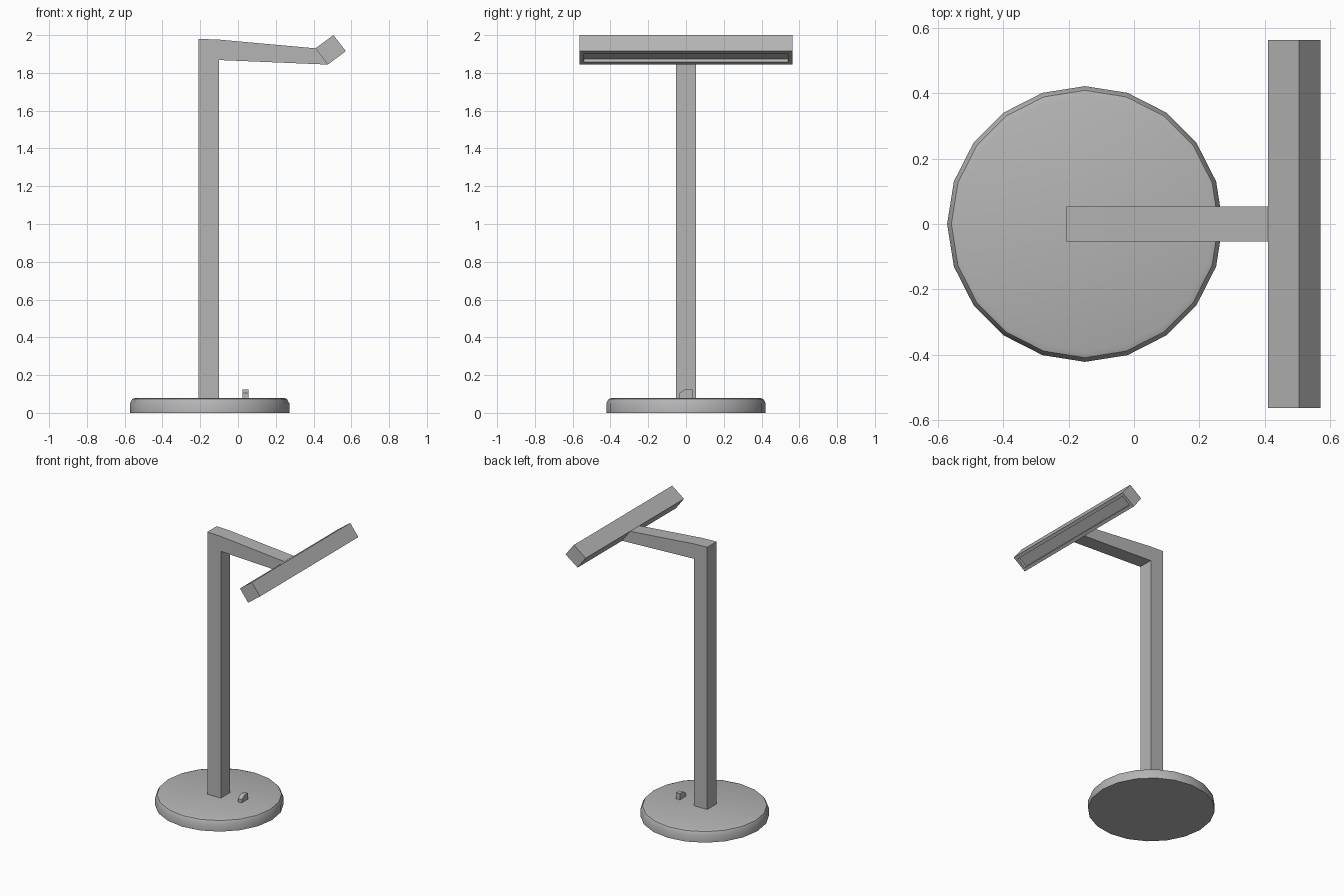
import bpy, bmesh, math
from mathutils import Vector

if "Cube" in bpy.data.objects:
    bpy.data.objects.remove(bpy.data.objects["Cube"])

grey = bpy.data.materials.new("dark_grey")
grey.diffuse_color = (0.46, 0.46, 0.46, 1)
grey.use_nodes = True
grey.node_tree.nodes["Principled BSDF"].inputs["Base Color"].default_value = grey.diffuse_color


def finish(name, bm):
    bmesh.ops.recalc_face_normals(bm, faces=bm.faces)
    me = bpy.data.meshes.new(name)
    bm.to_mesh(me)
    bm.free()
    me.materials.append(grey)
    ob = bpy.data.objects.new(name, me)
    bpy.context.collection.objects.link(ob)
    return ob


def extruded(points, vec):
    """Closed solid from a planar outline pushed along vec."""
    bm = bmesh.new()
    face = bm.faces.new([bm.verts.new(p) for p in points])
    ext = bmesh.ops.extrude_face_region(bm, geom=[face], use_keep_orig=True)
    verts = [g for g in ext["geom"] if isinstance(g, bmesh.types.BMVert)]
    bmesh.ops.translate(bm, verts=verts, vec=vec)
    bmesh.ops.recalc_face_normals(bm, faces=bm.faces)
    return bm


# Round base: 20-sided disc with a rounded top rim
SIDES = 20
profile = [(0.422, 0.0), (0.422, 0.05), (0.409, 0.074), (0.39, 0.08)]
bm = bmesh.new()
rings = []
for r, z in profile:
    rings.append([bm.verts.new((-0.15 + r * math.cos(math.tau * i / SIDES),
                                r * math.sin(math.tau * i / SIDES), z))
                  for i in range(SIDES)])
for a, b in zip(rings, rings[1:]):
    for i in range(SIDES):
        j = (i + 1) % SIDES
        bm.faces.new((a[i], a[j], b[j], b[i]))
bm.faces.new(rings[0])
bm.faces.new(rings[-1])
base = finish("base", bm)
bpy.context.view_layer.objects.active = base
base.select_set(True)
bpy.ops.object.shade_smooth_by_angle(angle=math.radians(40))
base.select_set(False)

# Post and arm: one bent square bar
W = 0.054
bar = [(-0.208, 0.08), (-0.10, 0.08), (-0.10, 1.868), (0.475, 1.844),
       (0.41, 1.93), (-0.10, 1.976), (-0.208, 1.98)]
finish("post_and_arm", extruded([(x, -W, z) for x, z in bar], (0, 2 * W, 0)))

# Lamp head: tilted bar with a shallow recess on its underside
L = 0.563
head = [(0.41, 1.93), (0.475, 1.844), (0.571, 1.915), (0.505, 2.0)]
bm = extruded([(x, -L, z) for x, z in head], (0, 2 * L, 0))
down = Vector((0.59, 0, -0.80))
under = max(bm.faces, key=lambda f: f.normal.dot(down))
normal = under.normal.copy()
bmesh.ops.inset_region(bm, faces=[under], thickness=0.031)
ext = bmesh.ops.extrude_face_region(bm, geom=[under])
bmesh.ops.translate(bm, vec=normal * -0.02,
                    verts=[g for g in ext["geom"] if isinstance(g, bmesh.types.BMVert)])
if under.is_valid:
    bmesh.ops.delete(bm, geom=[under], context='FACES_ONLY')
finish("lamp_head", bm)

# Switch: small wedge-fronted block on the base
switch = [(-0.035, 0.078), (0.034, 0.078), (0.034, 0.125), (-0.004, 0.125), (-0.035, 0.104)]
finish("switch", extruded([(0.025, y, z) for y, z in switch], (0.03, 0, 0)))
